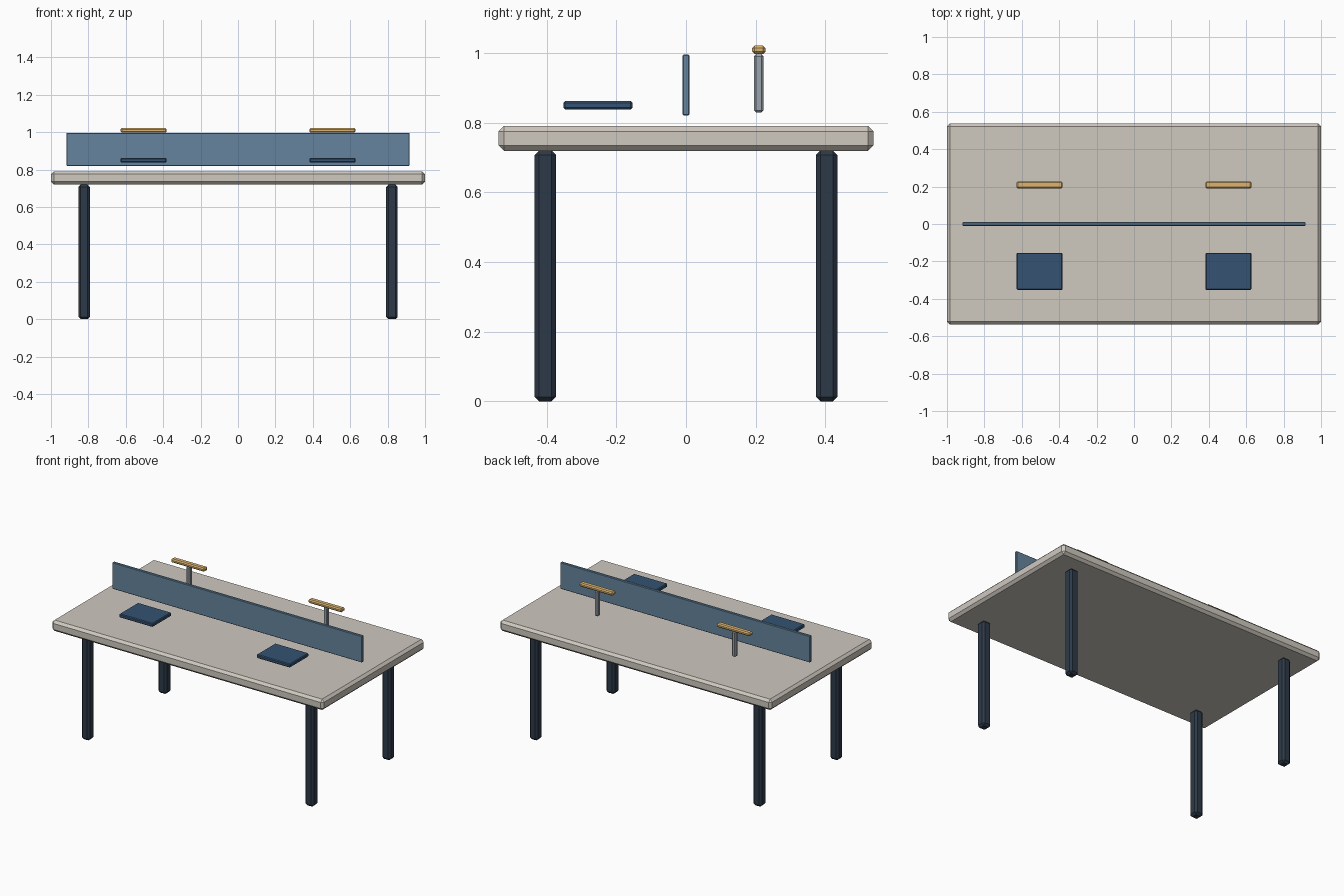
import bpy, bmesh

if "Cube" in bpy.data.objects:
    bpy.data.objects.remove(bpy.data.objects["Cube"])


def material(name, rgb):
    m = bpy.data.materials.new(name)
    m.diffuse_color = (*rgb, 1)
    m.use_nodes = True
    m.node_tree.nodes["Principled BSDF"].inputs["Base Color"].default_value = m.diffuse_color
    return m


STONE = material("pale_top", (0.62, 0.58, 0.52))
DARK = material("dark_metal", (0.027, 0.042, 0.065))
BLUE = material("blue_panel", (0.13, 0.23, 0.34))
NAVY = material("navy_pad", (0.035, 0.085, 0.17))
STEEL = material("grey_metal", (0.33, 0.37, 0.41))
WOOD = material("tan_wood", (0.72, 0.46, 0.16))


def block(name, centre, size, bevel, mat):
    """Box with single-segment chamfered edges."""
    bm = bmesh.new()
    bmesh.ops.create_cube(bm, size=1)
    bmesh.ops.scale(bm, vec=size, verts=bm.verts)
    bmesh.ops.bevel(bm, geom=bm.edges[:], offset=bevel, segments=1,
                    profile=0.5, affect='EDGES')
    me = bpy.data.meshes.new(name)
    bm.to_mesh(me)
    bm.free()
    me.materials.append(mat)
    ob = bpy.data.objects.new(name, me)
    ob.location = centre
    bpy.context.collection.objects.link(ob)
    return ob


# Table top and dividing screen
block("table_top", (0, 0, 0.755), (2.0, 1.076, 0.072), 0.016, STONE)
block("divider_screen", (0, 0, 0.908), (1.836, 0.019, 0.176), 0.003, BLUE)

for side, sx in (("left", -1), ("right", 1)):
    # Legs
    for end, sy in (("front", -1), ("back", 1)):
        block(f"{end}_{side}_leg", (sx * 0.823, sy * 0.404, 0.36),
              (0.062, 0.062, 0.72), 0.013, DARK)
    # Flat pad in front, post with crossbar behind
    x = sx * 0.505
    block(f"{side}_pad", (x, -0.253, 0.85), (0.247, 0.198, 0.024), 0.005, NAVY)
    block(f"{side}_post", (x, 0.209, 0.913), (0.028, 0.028, 0.167), 0.006, STEEL)
    block(f"{side}_crossbar", (x, 0.209, 1.009), (0.247, 0.038, 0.024), 0.007, WOOD)
